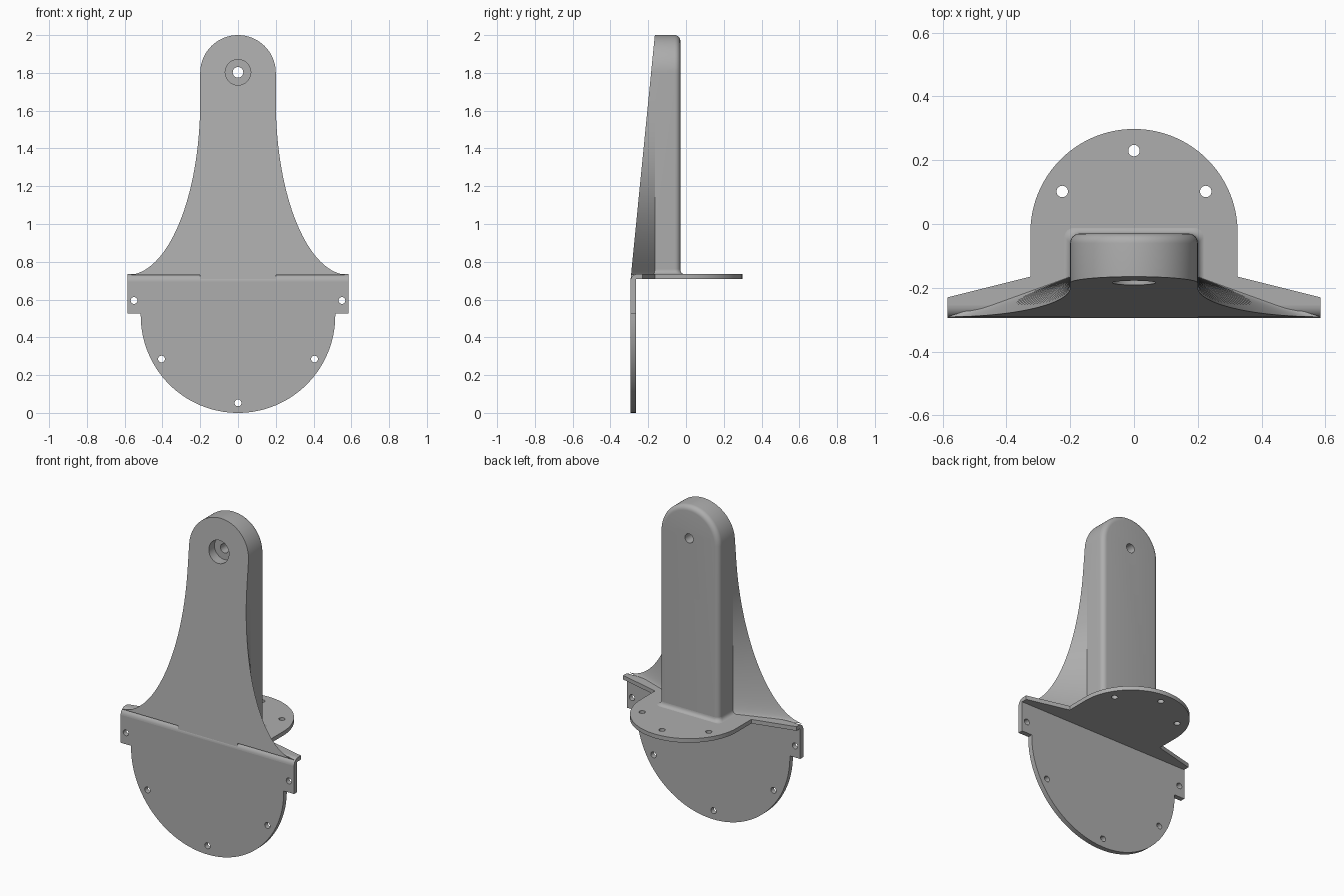
import bpy, bmesh
from math import sin, cos, pi, radians

if "Cube" in bpy.data.objects:
    bpy.data.objects.remove(bpy.data.objects["Cube"])

grey = bpy.data.materials.new("plain_grey")
grey.use_nodes = True
colour = (0.42, 0.42, 0.42, 1)
grey.diffuse_color = colour
grey.node_tree.nodes["Principled BSDF"].inputs["Base Color"].default_value = colour


def loft(name, rings):
    """Skin a stack of equal-length closed rings and cap both ends."""
    bm = bmesh.new()
    layers = [[bm.verts.new(p) for p in ring] for ring in rings]
    n = len(rings[0])
    for a, b in zip(layers, layers[1:]):
        for i in range(n):
            j = (i + 1) % n
            bm.faces.new((a[i], a[j], b[j], b[i]))
    bm.faces.new(layers[0])
    bm.faces.new(layers[-1])
    bmesh.ops.remove_doubles(bm, verts=bm.verts, dist=1e-5)
    bmesh.ops.recalc_face_normals(bm, faces=bm.faces)
    mesh = bpy.data.meshes.new(name)
    bm.to_mesh(mesh)
    bm.free()
    mesh.materials.append(grey)
    obj = bpy.data.objects.new(name, mesh)
    bpy.context.collection.objects.link(obj)
    return obj


def select(obj):
    bpy.ops.object.select_all(action='DESELECT')
    obj.select_set(True)
    bpy.context.view_layer.objects.active = obj


def smooth(obj):
    select(obj)
    bpy.ops.object.shade_smooth_by_angle(angle=radians(30))


def on_y(outline, y):
    return [(x, y, z) for x, z in outline]


def on_z(outline, z):
    return [(x, y, z) for x, y in outline]


def arc(cx, cy, r, start, end, steps):
    angles = [radians(start + (end - start) * i / steps) for i in range(steps + 1)]
    return [(cx + r * cos(a), cy + r * sin(a)) for a in angles]


def drill(obj, place, a, b, spots, r):
    """Cut round holes running from level a to level b."""
    for x, v in spots:
        ring = arc(x, v, r, 0, 345, 23)
        cutter = loft("hole_cutter", [place(ring, a), place(ring, b)])
        cutter.hide_render = True
        mod = obj.modifiers.new("hole", 'BOOLEAN')
        mod.operation = 'DIFFERENCE'
        mod.solver = 'EXACT'
        mod.object = cutter
        select(obj)
        bpy.ops.object.modifier_apply(modifier=mod.name)
        bpy.data.objects.remove(cutter)


def front(z):
    """Depth of the sloping front face at a height."""
    return -0.295 + 0.13 * (z - 0.69) / 1.31


# Front plate: half disc with a tab at each side
outline = [(0.585, 0.695), (0.585, 0.525), (0.515, 0.525)]
outline += arc(0, 0.515, 0.515, 0, -180, 64)
outline += [(-0.515, 0.525), (-0.585, 0.525), (-0.585, 0.695)]
plate = loft("front_plate", [on_y(outline, -0.295), on_y(outline, -0.265)])
drill(plate, on_y, -0.35, -0.2,
      [(0.55, 0.595), (-0.55, 0.595), (0.405, 0.285), (-0.405, 0.285), (0, 0.053)], 0.018)
smooth(plate)

# Shelf: round-backed flange with tapering arms
outline = [(0.585, -0.255), (0.585, -0.23), (0.325, -0.165)]
outline += arc(0, -0.027, 0.325, 0, 180, 64)
outline += [(-0.325, -0.165), (-0.585, -0.23), (-0.585, -0.255)]
shelf = loft("shelf", [on_z(outline, 0.71), on_z(outline, 0.735)])
drill(shelf, on_z, 0.6, 0.8, [(0, 0.23), (0.225, 0.102), (-0.225, 0.102)], 0.018)
smooth(shelf)

# Rounded bend joining plate and shelf
profile = arc(-0.255, 0.695, 0.04, 180, 90, 8)
profile += [(-0.255, 0.71), (-0.265, 0.71), (-0.265, 0.695)]
smooth(loft("bend", [[(x, y, z) for y, z in profile] for x in (-0.585, 0.585)]))


# Post: arched upright, sloping front, rounded back edge
def arch(r):
    return [(r, 0.71)] + arc(0, 1.8, r, 0, 180, 40) + [(-r, 0.71)]


rings = [[(x, front(z), z) for x, z in arch(0.2)]]
for i in range(7):
    a = i / 6 * pi / 2
    rings.append(on_y(arch(0.17 + 0.03 * cos(a)), -0.06 + 0.03 * sin(a)))
post = loft("post", rings)
drill(post, on_y, -0.4, 0.1, [(0, 1.803)], 0.028)
drill(post, on_y, -0.4, -0.13, [(0, 1.803)], 0.068)
smooth(post)

# Flared webs spreading from the post to the tabs
for side, word in ((1, "left"), (-1, "right")):
    rings = []
    for i in range(33):
        a = i / 32 * pi / 2
        z = 1.65 - 0.92 * sin(a)
        w = 0.2001 + 0.385 * (1 - cos(a))
        rings.append([(side * 0.2, front(z), z), (side * w, front(z), z),
                      (side * 0.2, -0.165, z)])
    smooth(loft(word + "_web", rings))

# Small fillet where the post meets the shelf
rings = []
for i in range(7):
    a = i / 6 * pi / 2
    e = 0.025 * (1 - sin(a))
    x, y = 0.2 + e, -0.03 + e
    corner = arc(x - 0.03, y - 0.03, 0.03, 0, 90, 6)
    outline = [(x, -0.17)] + corner + [(-u, v) for u, v in reversed(corner)] + [(-x, -0.17)]
    rings.append(on_z(outline, 0.734 + 0.025 * (1 - cos(a))))
smooth(loft("post_fillet", rings))
